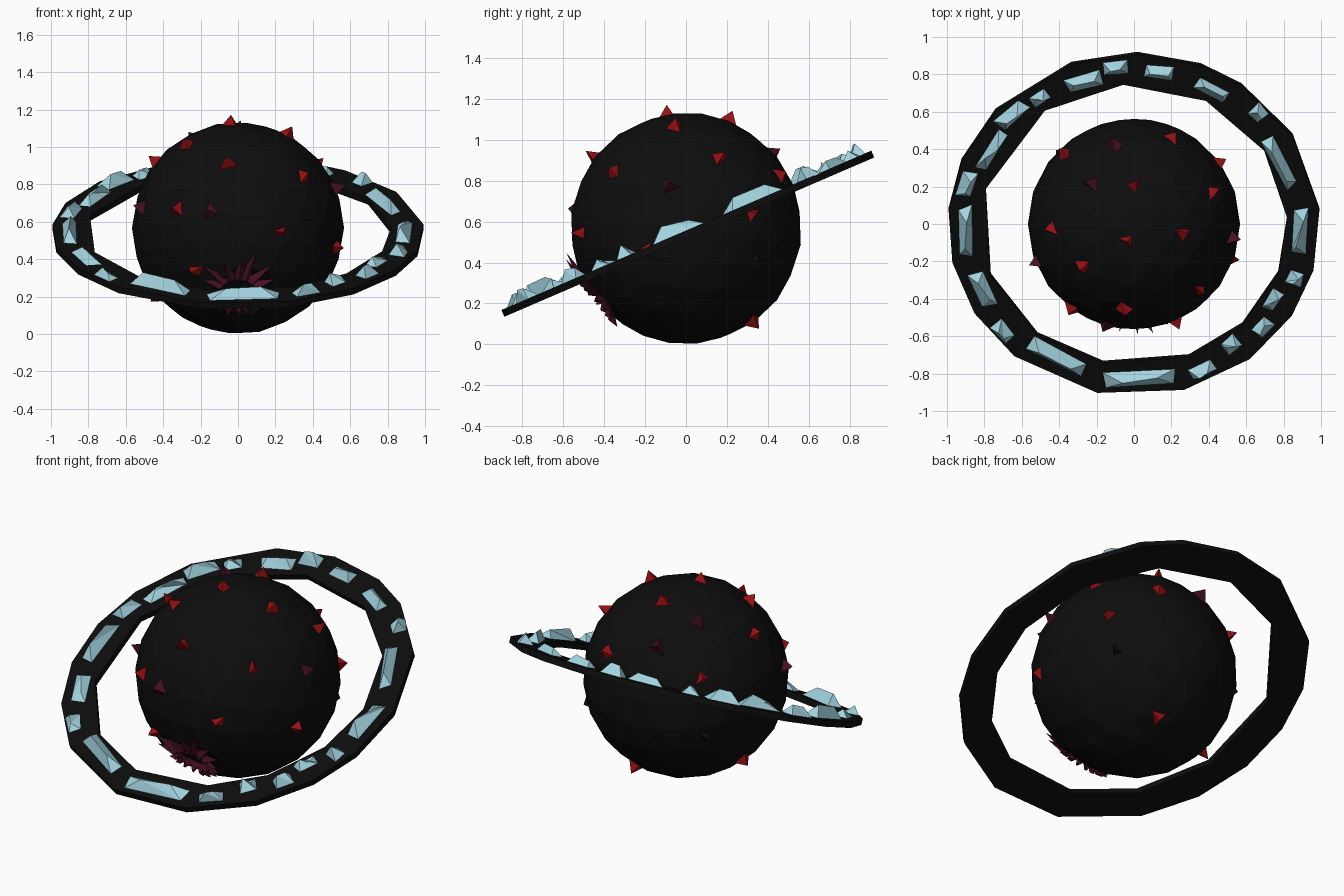
import bpy, bmesh, math, random
from mathutils import Vector, Matrix

if "Cube" in bpy.data.objects:
    bpy.data.objects.remove(bpy.data.objects["Cube"])

random.seed(4)
R, CENTRE = 0.567, Vector((0, 0, 0.567))
TILT = math.radians(23.3)


def material(name, rgb):
    m = bpy.data.materials.new(name)
    m.diffuse_color = (*rgb, 1)
    m.use_nodes = True
    m.node_tree.nodes["Principled BSDF"].inputs["Base Color"].default_value = m.diffuse_color
    return m


BLACK = material("black_rock", (0.004, 0.004, 0.004))
RED = material("red_crystal", (0.32, 0.005, 0.008))
PURPLE = material("purple_crystal", (0.06, 0.005, 0.018))
BLUE = material("ice_blue", (0.37, 0.66, 0.75))


def finish(name, bm, mat):
    bmesh.ops.recalc_face_normals(bm, faces=bm.faces)
    me = bpy.data.meshes.new(name)
    bm.to_mesh(me)
    bm.free()
    me.materials.append(mat)
    ob = bpy.data.objects.new(name, me)
    bpy.context.collection.objects.link(ob)
    return ob


def pyramid(bm, base, tip):
    vs = [bm.verts.new(p) for p in base]
    t = bm.verts.new(tip)
    bm.faces.new(vs)
    for i in range(len(vs)):
        bm.faces.new((vs[i], vs[(i + 1) % len(vs)], t))


def tangents(n):
    u = n.cross(Vector((0, 0, 1))).normalized()
    return u, u.cross(n)


# planet body with a dented crater at the lower front
crater = Vector((0.0, -0.45, -0.37)).normalized()
bm = bmesh.new()
bmesh.ops.create_icosphere(bm, subdivisions=3, radius=R,
                           matrix=Matrix.Rotation(math.radians(-8), 4, 'X'))
for v in bm.verts:
    if v.co.normalized().angle(crater) < 0.2:
        v.co *= 0.86
    v.co += CENTRE
finish("planet_body", bm, BLACK)


# crystals scattered over the planet
def scatter(name, dirs, mat, size=0.058, height=0.055):
    bm = bmesh.new()
    for d in dirs:
        n = Vector(d).normalized()
        u, w = tangents(n)
        a0 = random.uniform(0, 6.28)
        base = []
        for i in range(3):
            a = a0 + i * 2.094 + random.uniform(-0.25, 0.25)
            r = size * random.uniform(0.8, 1.2)
            base.append(CENTRE + n * (R - 0.02) + (u * math.cos(a) + w * math.sin(a)) * r)
        tip = CENTRE + n * (R + height * random.uniform(0.7, 1)) + u * random.uniform(-.02, .02)
        pyramid(bm, base, tip)
    finish(name, bm, mat)


scatter("red_crystals", [
    (-.37, .36, .22), (0, .21, .53), (.206, .46, .26), (-.435, -.02, .35),
    (-.275, -.22, .44), (-.04, -.085, .56), (.265, -.053, .5), (.34, -.35, .27),
    (-.06, -.444, .345), (-.33, -.44, .1), (.45, .33, .07), (.52, -.19, -.1),
    (.23, -.51, -.02), (-.22, -.47, -.22), (.42, .16, .34), (.1, .33, -.45),
    (-.43, .06, -.36)], RED)
scatter("purple_crystals", [
    (-.23, .22, .47), (-.1, .43, .36), (.5, -.09, .2), (-.15, -.54, .09),
    (-.51, -.2, .11)], PURPLE)
scatter("black_crystals", [(.41, .35, -.15), (-.39, .39, -.12)], BLACK, 0.055, 0.02)

# jagged shards fanning out of the crater
bm = bmesh.new()
u, w = tangents(crater)
if w.z < 0:
    w = -w
for i in range(16):
    a = i * math.tau / 16 + random.uniform(-0.1, 0.1)
    out = u * math.cos(a) + w * math.sin(a)
    side = out.cross(crater)
    up = max(0, math.sin(a))
    reach = 0.16 + 0.17 * up * random.uniform(0.5, 1.1)
    foot = crater * (R - 0.04) + out * 0.08
    base = [foot + side * 0.035, foot - side * 0.035, foot + crater * 0.05 + out * 0.03]
    tip = (crater * R + out * reach).normalized() * (R + 0.02 + 0.02 * up)
    pyramid(bm, [CENTRE + p for p in base], CENTRE + tip)
finish("crater_shards", bm, PURPLE)

# faceted flat ring: outer and inner outlines filled between
to_ring = Matrix.Translation((0, 0, 0.537)) @ Matrix.Rotation(TILT, 4, 'X')
HALF = 0.018
outer = [109.7, 89, 69, 54.8, 31.6, 5, -15.3, -32, -51.5, -74.4,
         -101.4, -130, -149, -167.4, -185, -202, -222]
inner = [125.5, 94, 62, 32, 3, -20, -45, -69, -101.6, -129, -159, -195]
cu = bpy.data.curves.new("ring", 'CURVE')
cu.dimensions = '2D'
cu.fill_mode = 'BOTH'
cu.extrude = HALF
for angles, rad in ((outer, 0.995), (inner, 0.82)):
    sp = cu.splines.new('POLY')
    sp.points.add(len(angles) - 1)
    for p, deg in zip(sp.points, angles):
        a = math.radians(deg)
        p.co = (rad * math.cos(a), rad * math.sin(a), 0, 1)
    sp.use_cyclic_u = True
    sp.use_smooth = False
ring = bpy.data.objects.new("ring", cu)
bpy.context.collection.objects.link(ring)
ring.matrix_world = to_ring
cu.materials.append(BLACK)
bpy.context.view_layer.objects.active = ring
ring.select_set(True)
bpy.ops.object.convert(target='MESH')

# ice crystals along the ring: x, y seen from above, and length
ice = [(-.10, .845, .13), (.135, .82, .17), (.42, .72, .19), (.665, .60, .08),
       (.78, .337, .31), (.885, -.027, .28), (.86, -.28, .08), (.745, -.40, .13),
       (.69, -.545, .1), (.52, -.636, .1), (.366, -.77, .14), (.03, -.818, .37),
       (-.42, -.695, .34), (-.70, -.567, .13), (-.81, -.342, .22), (-.90, -.03, .29),
       (-.89, .22, .15), (-.76, .40, .25), (-.655, .588, .2), (-.505, .68, .1),
       (-.265, .765, .2)]
bm = bmesh.new()
for x, y, length in ice:
    c = Vector((x, y / math.cos(TILT), HALF - 0.003))
    rad = Vector((c.x, c.y, 0)).normalized()
    tan = Vector((-rad.y, rad.x, 0))
    h, wd = length / 2, random.uniform(0.036, 0.048)
    vs = [bm.verts.new(c + tan * h * s * random.uniform(.85, 1.1) + rad * wd * t * random.uniform(.75, 1.1))
          for s, t in ((-1, -1), (1, -1), (1, 1), (-1, 1))]
    top = random.uniform(0.045, 0.07)
    k = random.uniform(0.3, 0.6) * h
    r0, r1 = [bm.verts.new(c + tan * s * k + rad * random.uniform(-.02, .02)
                           + Vector((0, 0, top * f))) for s, f in ((-1, 1), (1, random.uniform(.6, 1)))]
    bm.faces.new(vs)
    bm.faces.new((vs[0], vs[1], r1))
    bm.faces.new((vs[0], r1, r0))
    bm.faces.new((vs[1], vs[2], r1))
    bm.faces.new((vs[2], vs[3], r0))
    bm.faces.new((vs[2], r0, r1))
    bm.faces.new((vs[3], vs[0], r0))
finish("ring_ice_crystals", bm, BLUE).matrix_world = to_ring
